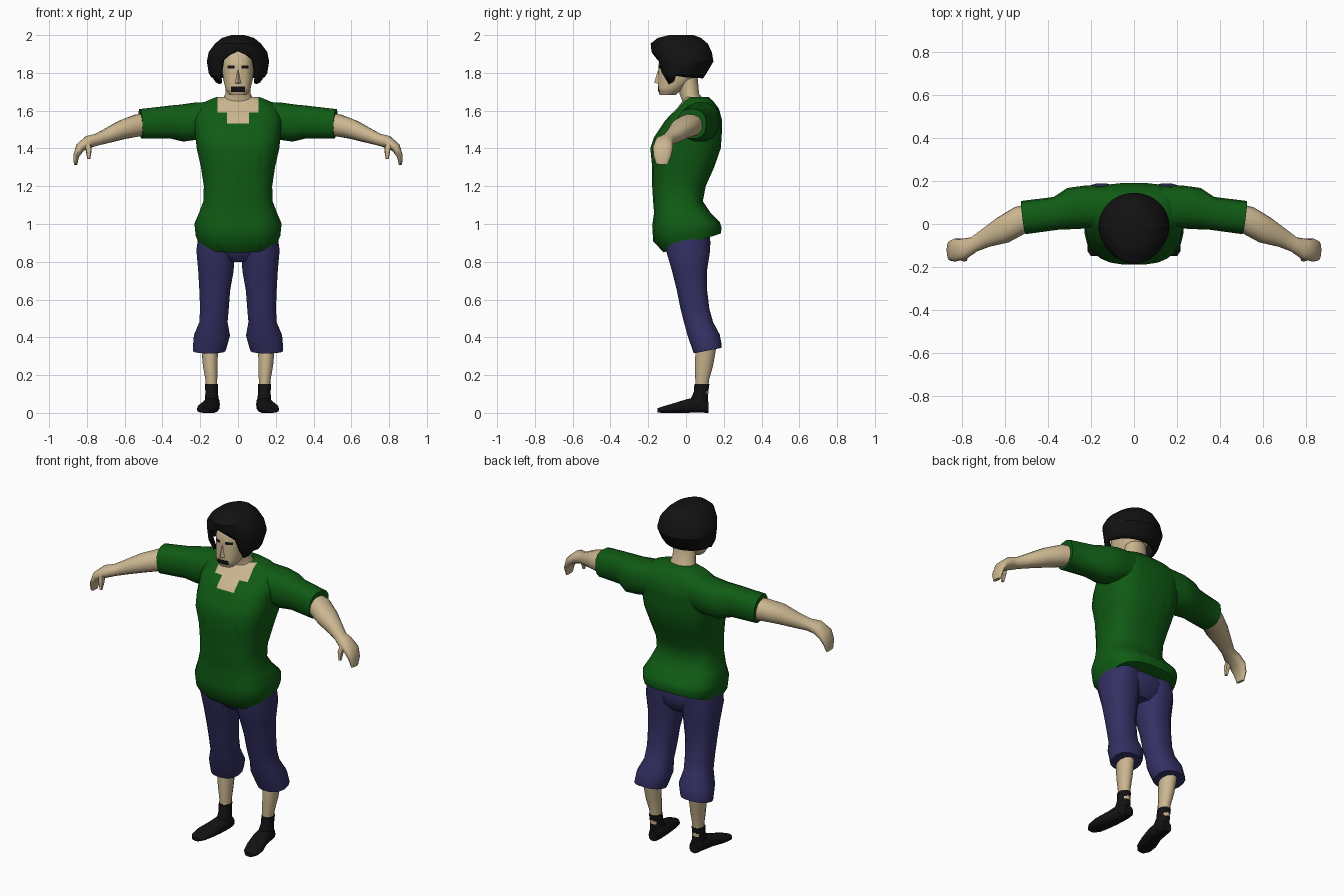
import bpy, bmesh, math
from mathutils import Vector

if "Cube" in bpy.data.objects:
    bpy.data.objects.remove(bpy.data.objects["Cube"])


def material(name, rgb):
    m = bpy.data.materials.new(name)
    m.diffuse_color = (*rgb, 1)
    m.use_nodes = True
    m.node_tree.nodes["Principled BSDF"].inputs["Base Color"].default_value = m.diffuse_color
    return m


GREEN = material("shirt green", (0.005, 0.105, 0.007))
BLUE = material("trouser blue", (0.033, 0.030, 0.125))
SKIN = material("skin", (0.60, 0.47, 0.28))
BLACK = material("black", (0.006, 0.006, 0.006))


def finish(bm, name, mats, angle=45):
    bmesh.ops.recalc_face_normals(bm, faces=bm.faces)
    me = bpy.data.meshes.new(name)
    bm.to_mesh(me)
    bm.free()
    for m in mats:
        me.materials.append(m)
    ob = bpy.data.objects.new(name, me)
    bpy.context.collection.objects.link(ob)
    bpy.ops.object.select_all(action='DESELECT')
    ob.select_set(True)
    bpy.context.view_layer.objects.active = ob
    bpy.ops.object.shade_smooth_by_angle(angle=math.radians(angle))
    return ob


def skin_rings(bm, rings, caps=True):
    vs = [[bm.verts.new(p) for p in r] for r in rings]
    n = len(vs[0])
    for a, b in zip(vs, vs[1:]):
        for i in range(n):
            j = (i + 1) % n
            bm.faces.new((a[i], a[j], b[j], b[i]))
    if caps:
        bm.faces.new(vs[0][::-1])
        bm.faces.new(vs[-1])


def oval(t, p):
    c, s = math.cos(t), math.sin(t)
    return (math.copysign(abs(c) ** (2 / p), c), math.copysign(abs(s) ** (2 / p), s))


def upright(name, secs, mats, x=0, n=20, p=2.4, cuts=(), rule=None):
    """Stack of level ovals: (z, half width, front y, back y, tilt[, centre x])."""
    bm = bmesh.new()
    rings = []
    for z, rx, yf, yb, tilt, *cx in secs:
        ring = []
        for i in range(n):
            c, s = oval(2 * math.pi * (i + .5) / n, p)
            dy = (yb - yf) / 2 * s
            ring.append((x * (cx[0] if cx else 1) + rx * c, (yf + yb) / 2 + dy, z + tilt * dy))
        rings.append(ring)
    skin_rings(bm, rings)
    for axis, values in cuts:
        for v in values:
            no = Vector((axis == 'x', 0, axis == 'z'))
            bmesh.ops.bisect_plane(bm, geom=bm.verts[:] + bm.edges[:] + bm.faces[:],
                                   plane_co=no * v, plane_no=no)
    if rule:
        for f in bm.faces:
            f.material_index = int(rule(f.calc_center_median()))
    return finish(bm, name, mats)


def limb(name, secs, mat, side, ref, n=14, p=2.2, normal=None):
    """Tube along a path: (x, y, z, radius along ref, other radius)."""
    bm = bmesh.new()
    pts = [Vector(s[:3]) for s in secs]
    rings = []
    for i, s in enumerate(secs):
        d = Vector(normal) if normal else pts[min(i + 1, len(pts) - 1)] - pts[max(i - 1, 0)]
        d.normalize()
        u = Vector(ref)
        u = (u - d * u.dot(d)).normalized()
        w = d.cross(u)
        ring = []
        for k in range(n):
            c, t = oval(2 * math.pi * k / n, p)
            q = pts[i] + u * s[3] * c + w * s[4] * t
            ring.append((q.x * side, q.y, q.z))
        rings.append(ring)
    skin_rings(bm, rings)
    return finish(bm, name, [mat])


# Shirt body with a stepped neckline
upright("shirt", [
    (.90, .205, -.12, .185, .33), (.945, .225, -.175, .19, .2), (1.0, .232, -.18, .18, .06),
    (1.06, .207, -.17, .13, 0), (1.12, .185, -.175, .09, 0), (1.2, .182, -.18, .105, 0),
    (1.3, .197, -.18, .15, 0), (1.4, .22, -.19, .185, 0), (1.46, .226, -.17, .19, 0),
    (1.55, .235, -.11, .192, 0), (1.61, .22, -.05, .175, 0), (1.65, .17, -.02, .145, 0),
    (1.672, .115, .0, .12, 0)], [GREEN, SKIN], n=24, p=2.8,
    cuts=(('x', (-.108, -.057, .057, .108)), ('z', (1.533, 1.59))),
    rule=lambda c: c.y < .03 and ((abs(c.x) < .057 and c.z > 1.533)
                                  or (abs(c.x) < .108 and c.z > 1.59)))

# Neck and head, with eyes and mouth as cut faces
upright("neck", [(1.60, .105, -.03, .11, 0), (1.65, .085, -.02, .10, 0),
                 (1.69, .068, -.035, .07, 0), (1.80, .065, -.05, .06, 0)], [SKIN], p=2)


def face_mark(c):
    eye = .018 < abs(c.x) < .055 and 1.822 < c.z < 1.838
    mouth = abs(c.x) < .036 and 1.70 < c.z < 1.728
    return c.y < -.08 and (eye or mouth)


upright("head", [(1.683, .045, -.14, -.055, 0), (1.712, .066, -.15, -.02, 0),
                 (1.77, .08, -.15, .055, 0), (1.84, .085, -.147, .085, 0),
                 (1.91, .08, -.135, .085, 0), (1.96, .05, -.09, .05, 0)],
        [SKIN, BLACK],
        cuts=(('x', (-.055, -.036, -.018, .018, .036, .055)),
              ('z', (1.70, 1.728, 1.822, 1.838))), rule=face_mark)

# Nose
bm = bmesh.new()
nose = [bm.verts.new(v) for v in ((0, -.147, 1.82), (-.02, -.145, 1.743),
                                  (.02, -.145, 1.743), (0, -.168, 1.748))]
for f in ((0, 1, 3), (0, 3, 2), (1, 2, 3)):
    bm.faces.new([nose[i] for i in f])
finish(bm, "nose", [SKIN])

# Hair: a shell whose lower edge changes with direction
HAIR = [(1.74, .122, -.13, .07), (1.80, .155, -.155, .11), (1.86, .165, -.165, .145),
        (1.91, .155, -.182, .137), (1.955, .122, -.187, .115), (1.985, .085, -.15, .08),
        (2.0, .035, -.09, .04)]
EDGE = [(0, 1.915), (15, 1.895), (30, 1.865), (37.5, 1.80), (52.5, 1.74), (67.5, 1.75),
        (75, 1.785), (105, 1.775), (180, 1.77)]


def lerp_table(table, v):
    for a, b in zip(table, table[1:]):
        if v <= b[0]:
            t = max(0, (v - a[0]) / (b[0] - a[0]))
            return [p + (q - p) * t for p, q in zip(a, b)]
    return list(table[-1])


COLS = 48
bm = bmesh.new()
rings = []
for row in HAIR:
    ring = []
    for i in range(COLS):
        deg = 360 * i / COLS
        low = lerp_table(EDGE, min(deg, 360 - deg))[1]
        z, rx, yf, yb = lerp_table(HAIR, max(row[0], low))
        s, c = math.sin(math.radians(deg)), math.cos(math.radians(deg))
        ring.append((rx * s, (yf + yb) / 2 - (yb - yf) / 2 * c, z))
    rings.append(ring)
skin_rings(bm, rings, caps=False)
bm.verts.ensure_lookup_table()
bm.faces.new(bm.verts[-COLS:])
bmesh.ops.remove_doubles(bm, verts=bm.verts, dist=.0005)
hair = finish(bm, "hair", [BLACK], 30)
thick = hair.modifiers.new("thickness", 'SOLIDIFY')
thick.thickness = .018
thick.offset = -1

# Trouser seat
upright("trouser_seat", [(.80, .07, -.06, .09, 0), (.84, .16, -.095, .12, 0),
                         (.90, .2, -.115, .132, 0), (1.0, .19, -.12, .11, 0)], [BLUE])

for side, label in ((-1, "right"), (1, "left")):
    # Sleeve, arm and hand
    limb(label + "_sleeve", [
        (.12, .075, 1.56, .10, .09), (.22, .08, 1.545, .10, .1), (.29, .072, 1.535, .098, .1),
        (.36, .05, 1.54, .077, .088), (.515, .03, 1.53, .078, .08)],
        GREEN, side, (0, 1, 0), p=2.5)
    limb(label + "_arm", [
        (.46, .04, 1.525, .06, .06), (.53, .018, 1.522, .066, .06), (.61, -.028, 1.50, .064, .052),
        (.69, -.065, 1.468, .045, .04), (.745, -.095, 1.447, .036, .032),
        (.79, -.115, 1.435, .048, .034), (.835, -.122, 1.405, .054, .026),
        (.857, -.125, 1.36, .046, .016), (.86, -.128, 1.315, .03, .009)],
        SKIN, side, (0, 1, 0))
    limb(label + "_thumb", [
        (.80, -.145, 1.43, .02, .02), (.79, -.16, 1.39, .016, .016), (.79, -.165, 1.345, .008, .008)],
        SKIN, side, (0, 1, 0), n=8)
    # Trouser leg and shin
    upright(label + "_trouser_leg", [
        (.33, .087, .04, .19, .2, .153), (.345, .09, .035, .19, .2, .15),
        (.41, .097, .008, .18, .05, .138), (.48, .076, -.012, .145, 0, .13),
        (.55, .077, -.03, .125, 0, .125), (.65, .083, -.05, .113, 0, .123),
        (.75, .095, -.075, .112, 0, .117), (.86, .104, -.108, .13, 0, .118),
        (.95, .1, -.115, .13, 0, .11)], [BLUE], x=side, n=16)
    upright(label + "_shin", [
        (.10, .03, .05, .12, 0, .14), (.17, .032, .048, .122, 0, .141),
        (.25, .04, .045, .145, 0, .147), (.36, .047, .05, .165, 0, .151)],
        [SKIN], x=side, n=12, p=2)
    # Black ankle sock and foot
    upright(label + "_ankle", [
        (.02, .04, .02, .12, 0, .137), (.07, .038, .02, .117, 0, .138),
        (.11, .034, .04, .119, 0, .14), (.152, .035, .043, .125, 0, .141)],
        [BLACK], x=side, n=12, p=2)
    limb(label + "_foot", [
        (.135, .12, .03, .028, .03), (.136, .08, .045, .04, .045), (.145, 0, .036, .046, .036),
        (.163, -.07, .025, .053, .025), (.172, -.125, .017, .045, .017),
        (.175, -.15, .013, .025, .012)],
        BLACK, side, (1, 0, 0), p=2.6, normal=(0, 1, 0))
